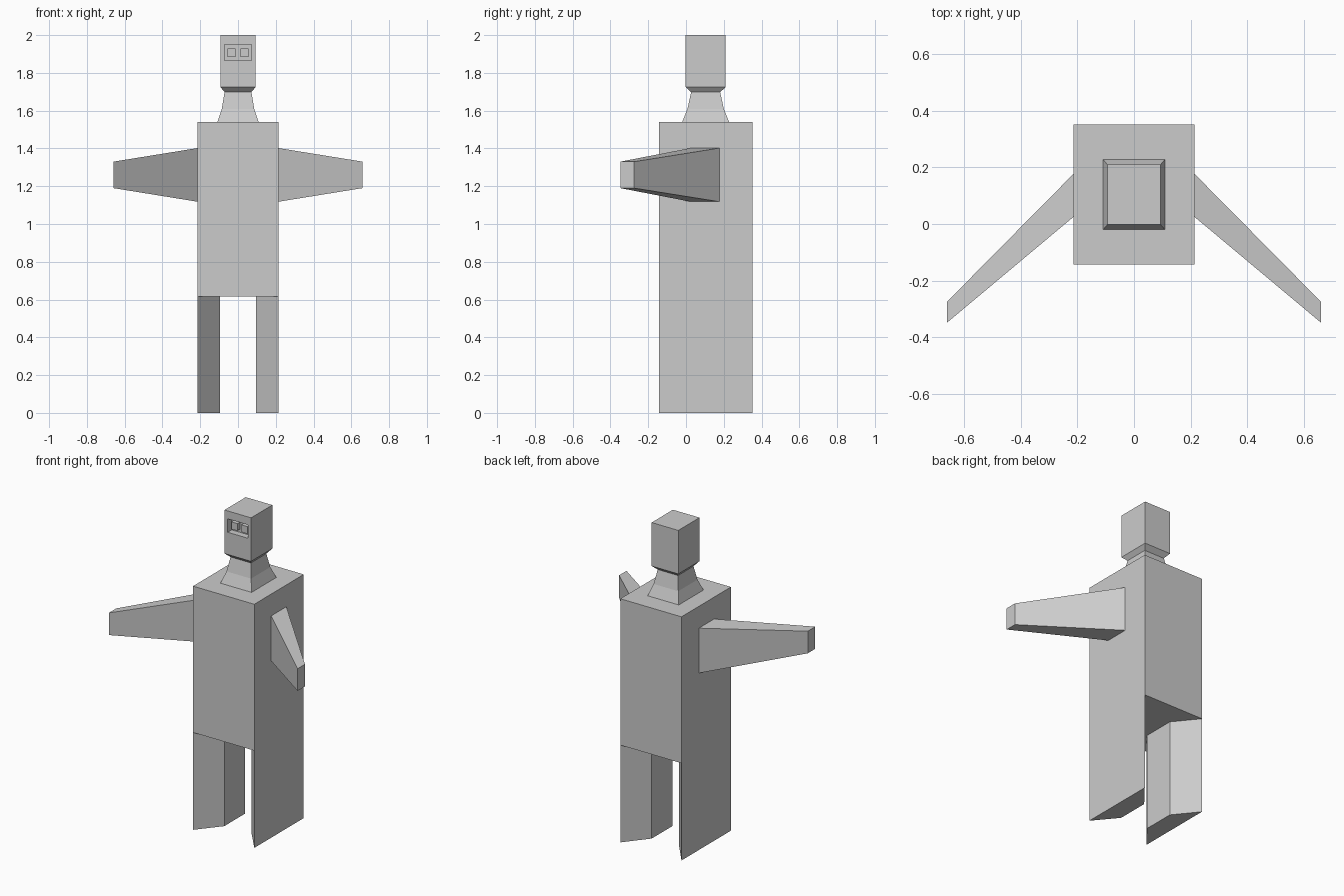
import bpy, bmesh

if "Cube" in bpy.data.objects:
    bpy.data.objects.remove(bpy.data.objects["Cube"])

YC = 0.104  # centre line of the body, neck and head in y


def rect(hx, hy, z):
    return [(-hx, YC - hy, z), (hx, YC - hy, z), (hx, YC + hy, z), (-hx, YC + hy, z)]


def front_rect(x0, x1, z0, z1, y):
    return [(x0, y, z0), (x1, y, z0), (x1, y, z1), (x0, y, z1)]


def loft(bm, rings, cap_start=False, cap_end=False):
    loops = [[bm.verts.new(p) for p in ring] for ring in rings]
    for a, b in zip(loops, loops[1:]):
        n = len(a)
        for i in range(n):
            bm.faces.new((a[i], a[(i + 1) % n], b[(i + 1) % n], b[i]))
    if cap_start:
        bm.faces.new(loops[0][::-1])
    if cap_end:
        bm.faces.new(loops[-1])


def finish(bm, name, mirror=False):
    bmesh.ops.remove_doubles(bm, verts=bm.verts, dist=1e-4)
    bmesh.ops.recalc_face_normals(bm, faces=bm.faces)
    mesh = bpy.data.meshes.new(name)
    bm.to_mesh(mesh)
    bm.free()
    obj = bpy.data.objects.new(name, mesh)
    bpy.context.collection.objects.link(obj)
    if mirror:
        obj.modifiers.new("mirror", "MIRROR").use_axis[0] = True
    return obj


# Torso, with an hourglass-shaped underside between the legs
HX, HY, HIP, SHOULDER = 0.214, 0.247, 0.615, 1.54
leg = [(HX, YC - HY), (HX, YC + HY), (0.096, 0.205), (0.096, 0.0)]
bm = bmesh.new()
loft(bm, [rect(HX, HY, HIP), rect(HX, HY, SHOULDER)], cap_end=True)
side = [leg[1], leg[2], leg[3], leg[0]]
outline = side + [(-x, y) for x, y in reversed(side)]
bm.faces.new([bm.verts.new((x, y, HIP)) for x, y in outline])
finish(bm, "torso")

# Legs with slanted front and back faces
bm = bmesh.new()
loft(bm, [[(x, y, z) for x, y in leg] for z in (0, HIP)], cap_start=True)
finish(bm, "legs", mirror=True)

# Tapered arms reaching forward
bm = bmesh.new()
loft(bm, [[(x, y0, z0), (x, y1, z0), (x, y1, z1), (x, y0, z1)]
          for x, y0, y1, z0, z1 in ((HX, 0.025, 0.177, 1.118, 1.402),
                                    (0.66, -0.348, -0.274, 1.19, 1.33))], cap_end=True)
finish(bm, "arms", mirror=True)

# Flared neck
bm = bmesh.new()
loft(bm, [rect(0.109, 0.124, SHOULDER), rect(0.086, 0.096, 1.61), rect(0.071, 0.077, 1.698)])
finish(bm, "neck")

# Head with a chamfered underside and a recessed visor on the front
bm = bmesh.new()
FRONT = YC - 0.106
loft(bm, [rect(0.071, 0.077, 1.698), rect(0.093, 0.106, 1.725), rect(0.093, 0.106, 2.0)],
     cap_end=True)
bm.normal_update()
front = [f for f in bm.faces if abs(f.normal.y) > 0.99 and f.calc_center_median().y < YC]
bmesh.ops.delete(bm, geom=front, context="FACES_ONLY")
loft(bm, [front_rect(-0.093, 0.093, 1.725, 2.0, FRONT),
          front_rect(-0.071, 0.071, 1.865, 1.95, FRONT),
          front_rect(-0.071, 0.071, 1.865, 1.95, FRONT + 0.04)], cap_end=True)
finish(bm, "head")

# Square eyes standing out inside the visor
bm = bmesh.new()
loft(bm, [front_rect(0.014, 0.056, 1.884, 1.929, FRONT + d) for d in (0.015, 0.04)],
     cap_start=True)
finish(bm, "eyes", mirror=True)
